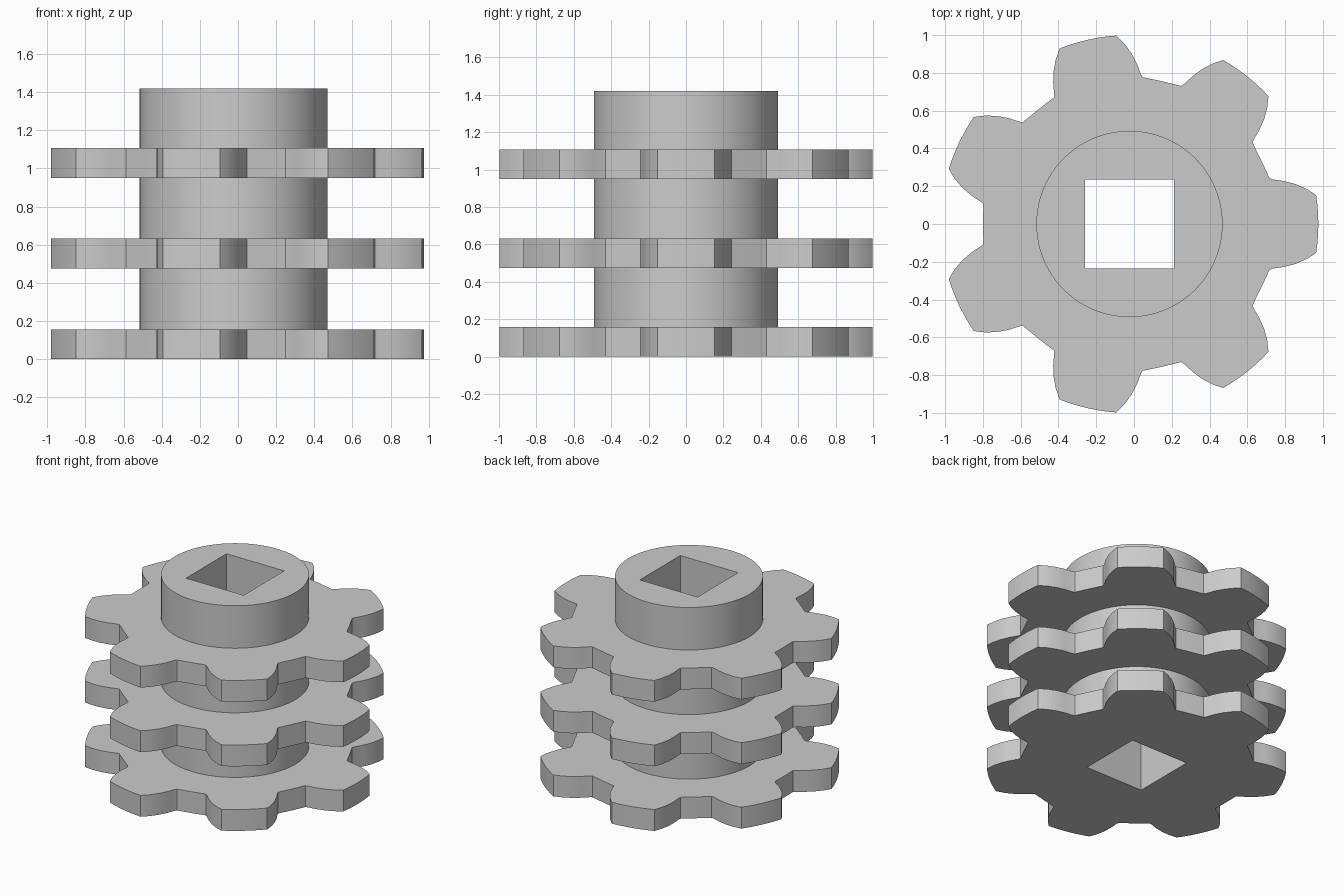
import bpy
import bmesh
from math import pi, sin, cos, atan2, hypot, radians

cube = bpy.data.objects.get("Cube")
if cube:
    bpy.data.objects.remove(cube)

CENTER_X = -0.024
TEETH = 7
HEIGHT = 1.42
HUB_RADIUS = 0.493
BORE = 0.235
PLATE = 0.157
PLATE_BASES = (0, 0.475, 0.95)

# Plain grey finish
grey = bpy.data.materials.new("grey_metal")
grey.use_nodes = True
grey.diffuse_color = (0.6, 0.6, 0.6, 1)
grey.node_tree.nodes["Principled BSDF"].inputs["Base Color"].default_value = (0.6, 0.6, 0.6, 1)


def prism(name, outline, z0, z1):
    """Extrude a closed outline between two heights."""
    bm = bmesh.new()
    face = bm.faces.new([bm.verts.new((x + CENTER_X, y, z0)) for x, y in outline])
    top = bmesh.ops.extrude_face_region(bm, geom=[face])
    verts = [g for g in top["geom"] if isinstance(g, bmesh.types.BMVert)]
    bmesh.ops.translate(bm, verts=verts, vec=(0, 0, z1 - z0))
    bmesh.ops.recalc_face_normals(bm, faces=bm.faces)
    mesh = bpy.data.meshes.new(name)
    bm.to_mesh(mesh)
    bm.free()
    mesh.materials.append(grey)
    obj = bpy.data.objects.new(name, mesh)
    bpy.context.collection.objects.link(obj)
    return obj


def combine(target, tool, operation):
    """Apply a boolean and discard the tool."""
    tool.hide_render = True
    mod = target.modifiers.new(operation.lower(), "BOOLEAN")
    mod.operation = operation
    mod.solver = "EXACT"
    mod.object = tool
    bpy.context.view_layer.objects.active = target
    bpy.ops.object.modifier_apply(modifier=mod.name)
    bpy.data.objects.remove(tool)


def gear_outline():
    """One tooth with curved flanks and an arc tip, repeated around the hub."""
    flank = [(0.742, 0.242), (0.758, 0.236), (0.82, 0.227), (0.88, 0.211),
             (0.935, 0.187), (0.97, 0.165)]
    upper = [(hypot(x, y), atan2(y, x)) for x, y in flank]
    lower = [(r, -a) for r, a in upper]
    tip = [(1, radians(a)) for a in (-8.8, -6, -3, 0, 3, 6, 8.8)]
    root = [(0.775, pi / TEETH)]
    tooth = lower + tip + upper[::-1] + root
    return [(r * cos(a + i * 2 * pi / TEETH), r * sin(a + i * 2 * pi / TEETH))
            for i in range(TEETH) for r, a in tooth]


# Round hub
SIDES = 96
circle = [(HUB_RADIUS * cos(2 * pi * i / SIDES), HUB_RADIUS * sin(2 * pi * i / SIDES))
          for i in range(SIDES)]
gear = prism("triple_gear", circle, PLATE / 2, HEIGHT)

# Three toothed plates fused onto the hub
for base in PLATE_BASES:
    combine(gear, prism("toothed_plate", gear_outline(), base, base + PLATE), "UNION")

# Square bore through the full height
square = [(-BORE, -BORE), (BORE, -BORE), (BORE, BORE), (-BORE, BORE)]
combine(gear, prism("bore_cutter", square, -0.2, HEIGHT + 0.2), "DIFFERENCE")

# Smooth round walls, crisp edges
bpy.ops.object.select_all(action="DESELECT")
gear.select_set(True)
bpy.context.view_layer.objects.active = gear
bpy.ops.object.shade_smooth_by_angle(angle=radians(25))
